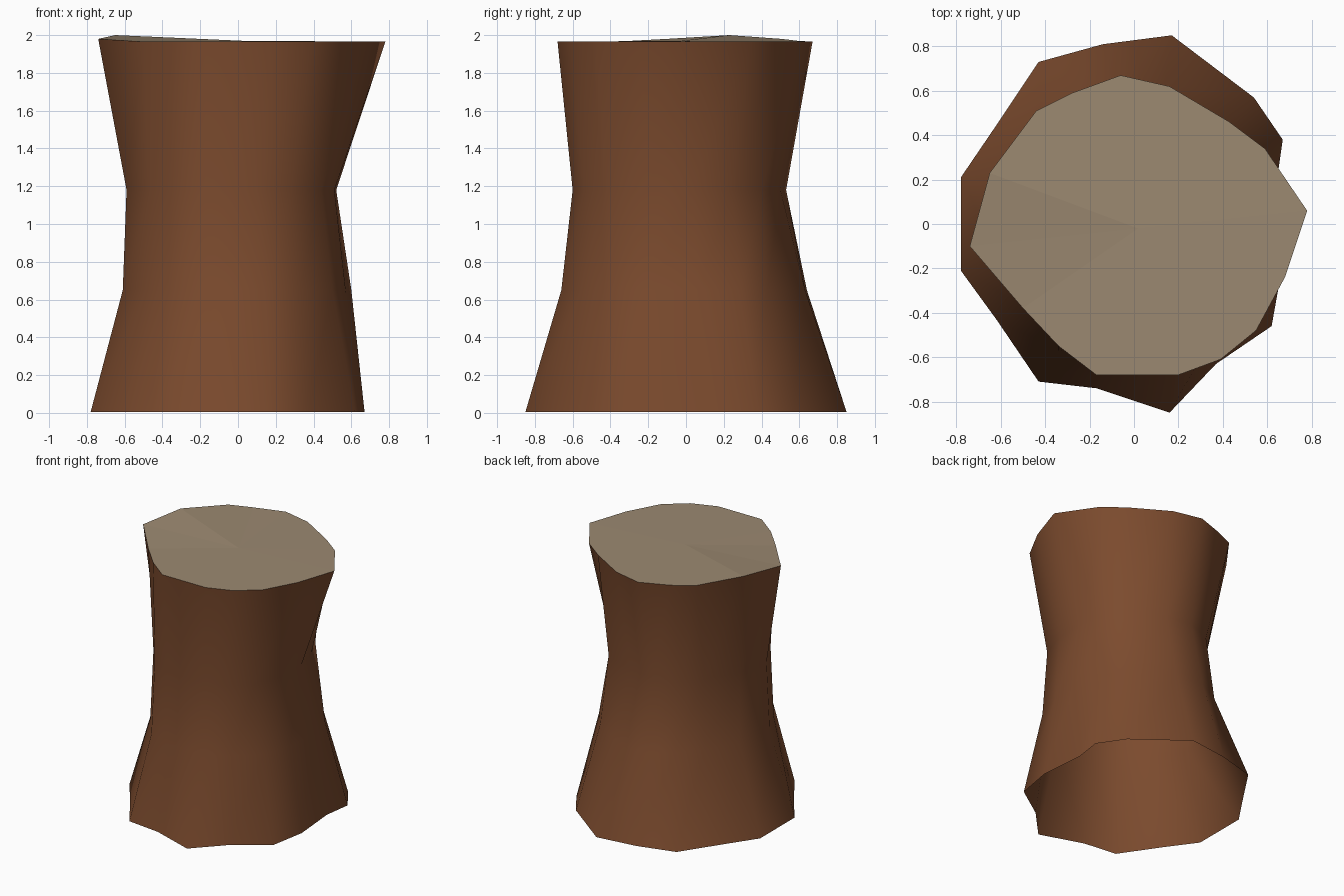
import bpy
import bmesh
from mathutils import Vector

default_cube = bpy.data.objects.get("Cube")
if default_cube:
    bpy.data.objects.remove(default_cube, do_unlink=True)


def make_material(name, colour):
    material = bpy.data.materials.new(name)
    material.use_nodes = True
    rgba = (*colour, 1.0)
    material.diffuse_color = rgba
    shader = material.node_tree.nodes["Principled BSDF"]
    shader.inputs["Base Color"].default_value = rgba
    shader.inputs["Roughness"].default_value = 0.9
    return material


bark = make_material("bark brown", (0.2, 0.07, 0.027))
cut_wood = make_material("cut wood tan", (0.33, 0.25, 0.165))

# Irregular cross-sections of the trunk, counter-clockwise from the left side
foot = [(.64, .17), (.67, .38), (.54, .57), (.17, .85),
        (-.14, .81), (-.43, .73), (-.61, .46), (-.78, .21),
        (-.78, -.21), (-.62, -.43), (-.43, -.71), (-.17, -.74),
        (.16, -.85), (.37, -.63), (.62, -.46), (.67, -.18)]
lower_trunk = [(.6, .07), (.54, .29), (.43, .43), (.14, .63),
               (-.09, .64), (-.28, .54), (-.41, .36), (-.56, .14),
               (-.61, -.15), (-.49, -.37), (-.34, -.57), (-.14, -.63),
               (.15, -.66), (.33, -.55), (.5, -.4), (.57, -.18)]
waist = [(.52, .03), (.46, .24), (.38, .4), (.12, .5),
         (-.08, .53), (-.28, .45), (-.39, .33), (-.54, .11),
         (-.59, -.14), (-.47, -.36), (-.34, -.53), (-.17, -.59),
         (.1, -.6), (.28, -.54), (.44, -.42), (.51, -.2)]
cut = [(.78, .06), (.59, .34), (.43, .46), (.16, .62),
       (-.06, .67), (-.28, .59), (-.44, .51), (-.65, .23),
       (-.74, -.1), (-.5, -.38), (-.34, -.55), (-.17, -.68),
       (.2, -.68), (.39, -.61), (.55, -.48), (.68, -.24)]
sections = [(0.005, foot), (0.65, lower_trunk), (1.18, waist), (1.965, cut)]

bm = bmesh.new()
rings = [[bm.verts.new((x, y, height)) for x, y in outline]
         for height, outline in sections]

# The cut rises a little at the right rear
peak = Vector((-0.65, 0.23))
for vert in rings[-1]:
    vert.co.z += 0.035 * max(0, 1 - (vert.co.xy - peak).length / 0.6)

# Flared bark wall, open underneath
count = len(foot)
for lower, upper in zip(rings, rings[1:]):
    for i in range(count):
        j = (i + 1) % count
        face = bm.faces.new((lower[i], lower[j], upper[j], upper[i]))
        face.smooth = True

# Cut wood cap, fanned from its middle, with a crisp rim
cap = bm.faces.new(rings[-1])
cap.material_index = 1
for edge in cap.edges:
    edge.smooth = False
bmesh.ops.poke(bm, faces=[cap])

mesh = bpy.data.meshes.new("tree_stump")
bm.to_mesh(mesh)
bm.free()
mesh.materials.append(bark)
mesh.materials.append(cut_wood)
stump = bpy.data.objects.new("tree_stump", mesh)
bpy.context.collection.objects.link(stump)
